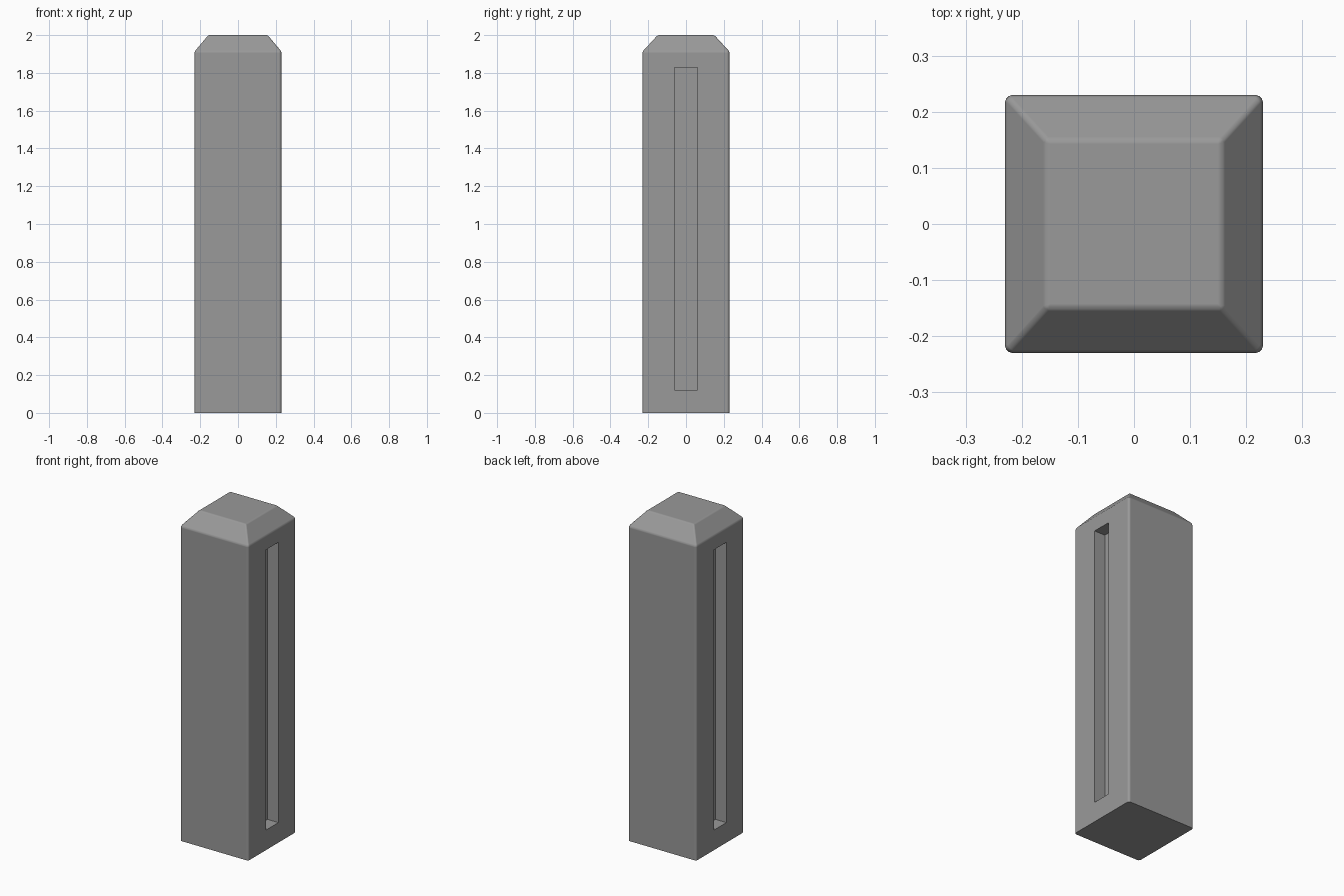
import bpy, bmesh, math

if "Cube" in bpy.data.objects:
    bpy.data.objects.remove(bpy.data.objects["Cube"])

HALF = 0.23
SHOULDER = 1.913
SLOT_DEPTH = 0.073


def box(name, size, centre):
    bpy.ops.mesh.primitive_cube_add(size=1, location=centre)
    ob = bpy.context.object
    ob.name = name
    ob.scale = size
    bpy.ops.object.transform_apply(location=True, rotation=False, scale=True)
    return ob


def apply(ob, mod):
    bpy.context.view_layer.objects.active = ob
    bpy.ops.object.modifier_apply(modifier=mod.name)


# Square post shaft
post = box("post", (2 * HALF, 2 * HALF, SHOULDER), (0, 0, SHOULDER / 2))

# Sloped cap; upright edges get a full bevel, cap edges a finer one
bm = bmesh.new()
bm.from_mesh(post.data)
top = max(bm.faces, key=lambda f: f.calc_center_median().z)
cap = bmesh.ops.extrude_discrete_faces(bm, faces=[top])["faces"][0]
for v in cap.verts:
    v.co.x *= 0.157 / HALF
    v.co.y *= 0.15 / HALF
    v.co.z = 2.0
bmesh.ops.remove_doubles(bm, verts=bm.verts, dist=1e-5)
bmesh.ops.recalc_face_normals(bm, faces=bm.faces)
weight = bm.edges.layers.float.new("bevel_weight_edge")
for e in bm.edges:
    low, high = sorted(v.co.z for v in e.verts)
    if high > 0.01:
        e[weight] = 1.0 if low < 0.01 else 0.55
bm.to_mesh(post.data)
bm.free()

bevel = post.modifiers.new("soft_edges", 'BEVEL')
bevel.limit_method = 'WEIGHT'
bevel.width = 0.014
bevel.segments = 3
apply(post, bevel)

# Long recessed slot in the left and right sides
for side in (-1, 1):
    cutter = box("slot_cutter", (2 * SLOT_DEPTH, 0.12, 1.706),
                 (side * HALF, 0, 0.975))
    mod = post.modifiers.new("slot", 'BOOLEAN')
    mod.operation = 'DIFFERENCE'
    mod.solver = 'EXACT'
    mod.object = cutter
    apply(post, mod)
    bpy.data.objects.remove(cutter, do_unlink=True)

# Smooth the softened edges while the large faces stay flat
bpy.ops.object.select_all(action='DESELECT')
post.select_set(True)
bpy.context.view_layer.objects.active = post
bpy.ops.object.shade_smooth_by_angle(angle=math.radians(35))
flat = post.modifiers.new("flat_faces", 'WEIGHTED_NORMAL')
flat.keep_sharp = True
flat.weight = 100

# Dark grey finish
grey = bpy.data.materials.new("dark_grey")
grey.diffuse_color = (0.32, 0.32, 0.32, 1)
grey.use_nodes = True
grey.node_tree.nodes["Principled BSDF"].inputs["Base Color"].default_value = grey.diffuse_color
post.data.materials.clear()
post.data.materials.append(grey)
